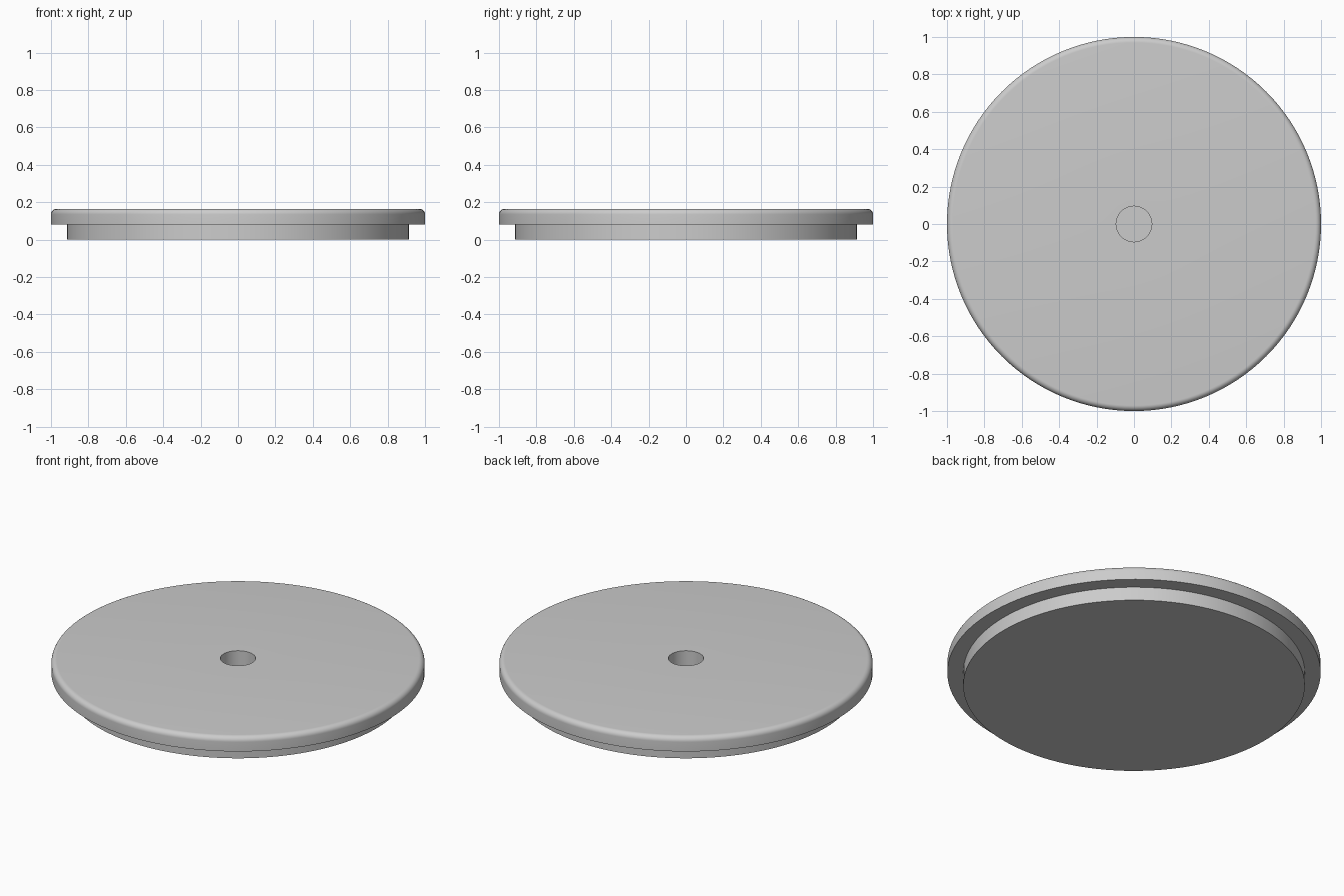
import bpy, bmesh, math

cube = bpy.data.objects.get("Cube")
if cube:
    bpy.data.objects.remove(cube, do_unlink=True)

SEGMENTS = 128
TOP, STEP, HOLE_FLOOR = 0.165, 0.08, 0.06
RIM, PLUG, HOLE, FILLET = 1.0, 0.915, 0.095, 0.03

grey = bpy.data.materials.new("light_grey")
grey.use_nodes = True
colour = (0.6, 0.6, 0.6, 1)
grey.diffuse_color = colour
grey.node_tree.nodes["Principled BSDF"].inputs["Base Color"].default_value = colour


def lathe(name, profile):
    """Spin a closed-at-the-axis (radius, height) profile around z."""
    bm = bmesh.new()
    verts = [bm.verts.new((r, 0, z)) for r, z in profile]
    edges = [bm.edges.new(pair) for pair in zip(verts, verts[1:])]
    bmesh.ops.spin(bm, geom=verts + edges, axis=(0, 0, 1), cent=(0, 0, 0),
                   angle=math.tau, steps=SEGMENTS, use_duplicate=False)
    bmesh.ops.remove_doubles(bm, verts=bm.verts, dist=1e-5)
    bmesh.ops.recalc_face_normals(bm, faces=bm.faces)
    mesh = bpy.data.meshes.new(name)
    bm.to_mesh(mesh)
    bm.free()
    mesh.materials.append(grey)
    obj = bpy.data.objects.new(name, mesh)
    bpy.context.collection.objects.link(obj)
    bpy.ops.object.select_all(action="DESELECT")
    obj.select_set(True)
    bpy.context.view_layer.objects.active = obj
    bpy.ops.object.shade_smooth_by_angle(angle=math.radians(30))
    return obj


# Rounded upper edge of the rim
fillet = [(RIM - FILLET + FILLET * math.cos(a), TOP - FILLET + FILLET * math.sin(a))
          for a in (math.pi / 2 * i / 8 for i in range(9))]

# Stepped round lid with a blind hole in the middle
lathe("lid", [(0, 0), (PLUG, 0), (PLUG, STEP), (RIM, STEP)] + fillet
      + [(HOLE, TOP), (HOLE, HOLE_FLOOR), (0, HOLE_FLOOR)])
